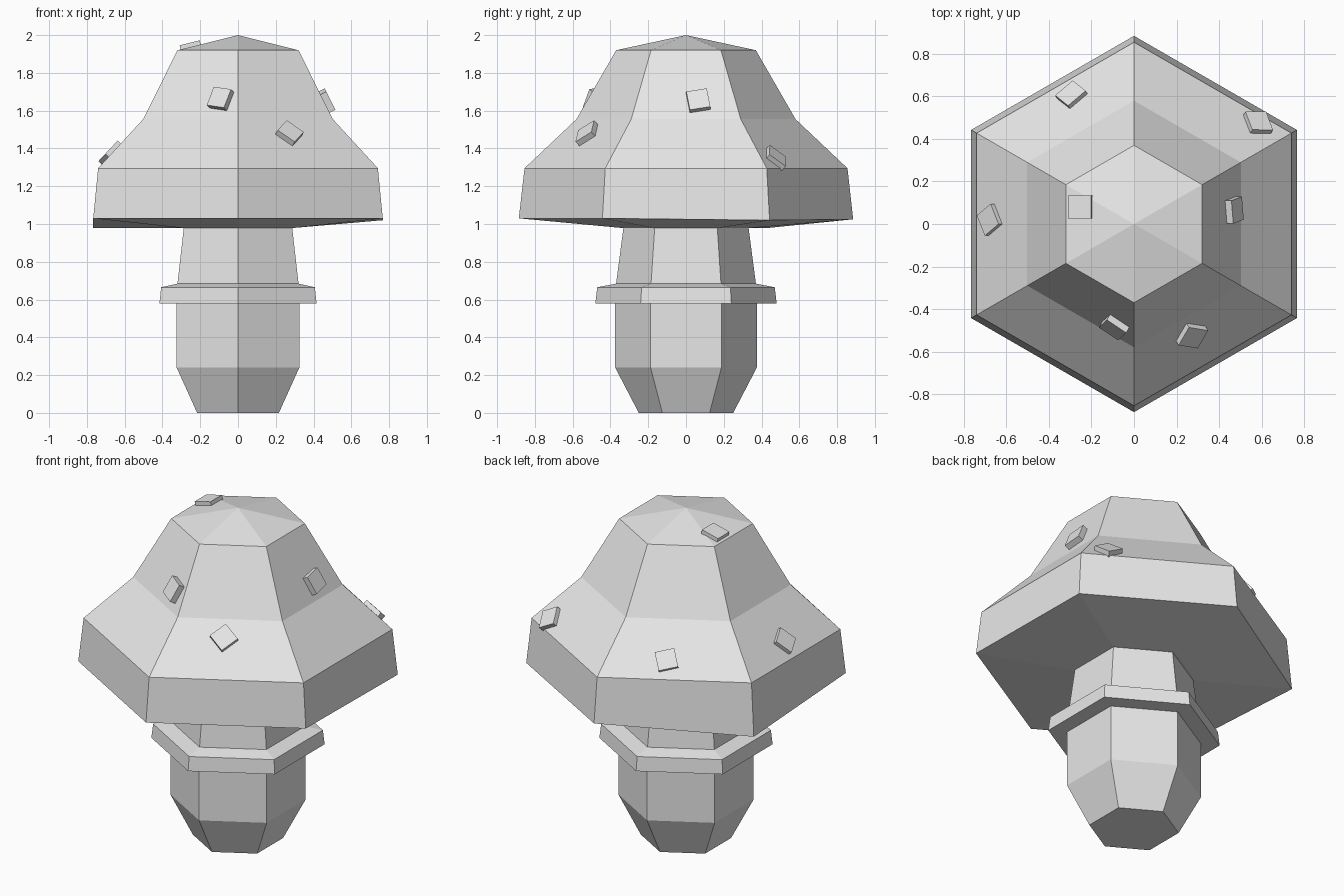
import bpy, bmesh
from math import radians, sin, cos
from mathutils import Matrix

cube = bpy.data.objects.get("Cube")
if cube:
    bpy.data.objects.remove(cube, do_unlink=True)

grey = bpy.data.materials.new("plain_grey")
grey.use_nodes = True
grey.diffuse_color = (0.8, 0.8, 0.8, 1)
grey.node_tree.nodes["Principled BSDF"].inputs["Base Color"].default_value = (0.8, 0.8, 0.8, 1)


def add_object(name, bm):
    bmesh.ops.recalc_face_normals(bm, faces=bm.faces)
    mesh = bpy.data.meshes.new(name)
    bm.to_mesh(mesh)
    bm.free()
    mesh.materials.append(grey)
    obj = bpy.data.objects.new(name, mesh)
    bpy.context.scene.collection.objects.link(obj)
    return obj


def hexagon_loft(name, profile, apex=None, adjust=None):
    """Six-sided solid through (corner radius, height) rings, corners on the y axis."""
    bm = bmesh.new()
    rings = []
    for r, z in profile:
        angles = [radians(30 + 60 * i) for i in range(6)]
        rings.append([bm.verts.new((r * cos(a), r * sin(a), z)) for a in angles])
    for low, high in zip(rings, rings[1:]):
        for i in range(6):
            j = (i + 1) % 6
            bm.faces.new((low[i], low[j], high[j], high[i]))
    bm.faces.new(rings[0])
    if apex is None:
        bm.faces.new(rings[-1])
    else:
        tip = bm.verts.new((0, 0, apex))
        for i in range(6):
            bm.faces.new((rings[-1][i], rings[-1][(i + 1) % 6], tip))
    if adjust:
        adjust(rings)
    return add_object(name, bm)


# Stem and collar
hexagon_loft("stem", [(0.25, 0), (0.375, 0.24), (0.375, 0.58), (0.37, 0.685), (0.33, 0.99)])
hexagon_loft("collar", [(0.36, 0.58), (0.48, 0.58), (0.47, 0.665), (0.365, 0.685)])


# Cap with a slightly sagging rim at the back
def sag_rim(rings):
    for corner, drop in ((0, 0.01), (1, 0.005), (2, 0.05)):
        rings[1][corner].co.z -= drop


hexagon_loft("cap", [(0.35, 0.98), (0.885, 1.03), (0.855, 1.295), (0.58, 1.555), (0.37, 1.92)],
             apex=2.0, adjust=sag_rim)

# Square warts lying on the cap: name, position, facing, slope from upright, spin
TOP, STEEP, SKIRT = 14, 63, 47
warts = [
    ("wart_top", (-0.25, 0.08, 1.935), 180, TOP, 0),
    ("wart_left", (0.465, 0.065, 1.65), 0, STEEP, 10),
    ("wart_right", (-0.67, 0.02, 1.37), 180, SKIRT, 30),
    ("wart_back_right", (-0.29, 0.60, 1.375), 120, SKIRT, 15),
    ("wart_back_left", (0.58, 0.47, 1.345), 60, SKIRT, 40),
    ("wart_front_right", (-0.09, -0.48, 1.66), 240, STEEP, -8),
    ("wart_front_left", (0.27, -0.52, 1.475), 300, SKIRT, 40),
]
for name, place, facing, slope, spin in warts:
    matrix = (Matrix.Translation(place)
              @ Matrix.Rotation(radians(facing), 4, 'Z')
              @ Matrix.Rotation(radians(slope), 4, 'Y')
              @ Matrix.Rotation(radians(spin), 4, 'Z')
              @ Matrix.Diagonal((0.11, 0.11, 0.05, 1)))
    bm = bmesh.new()
    bmesh.ops.create_cube(bm, size=1, matrix=matrix)
    add_object(name, bm)
